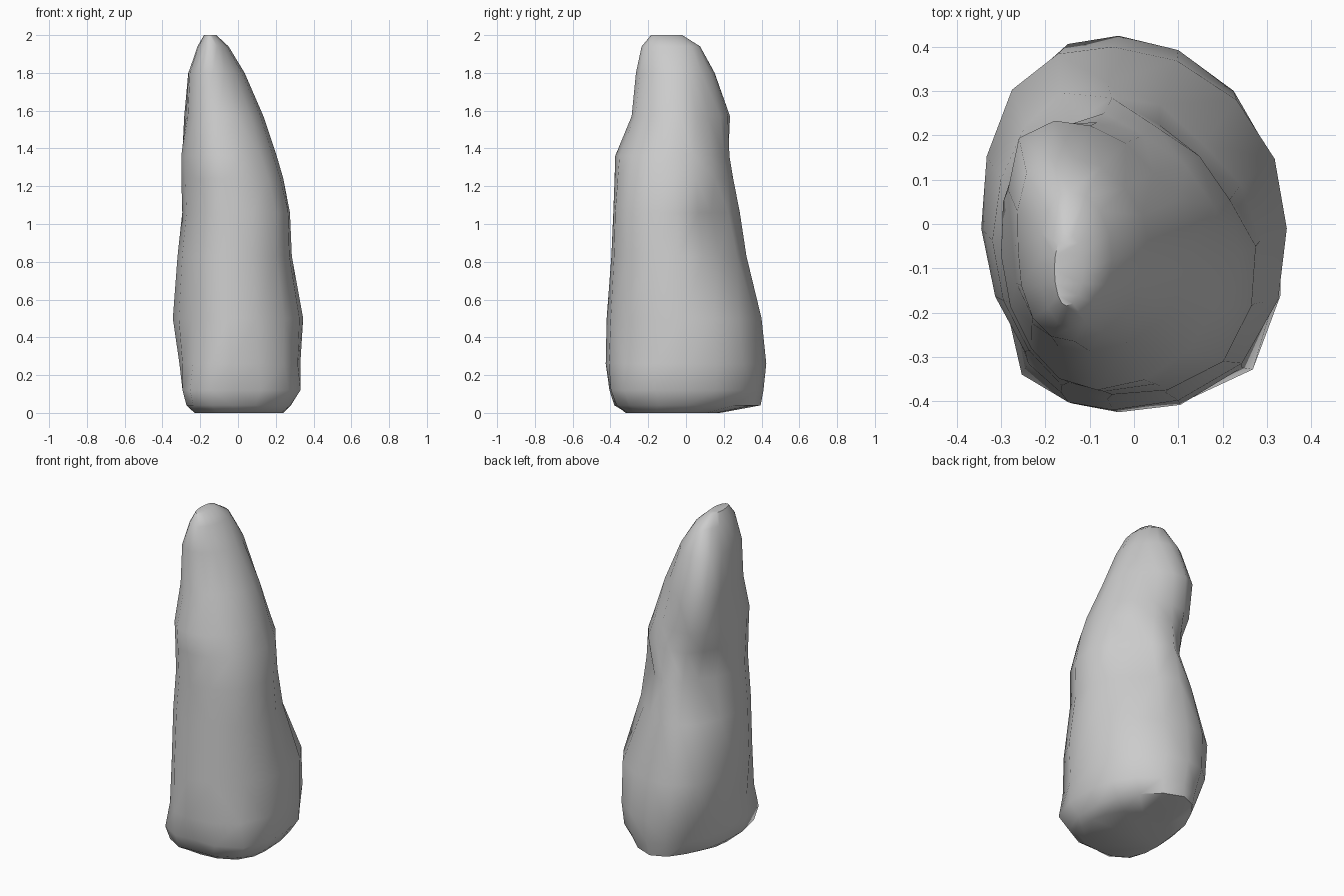
import bpy, bmesh, math

# Cross-sections: z, x min/max, y min/max, corner fullness (back right, back left, front left, front right)
SECTIONS = [
    (0.00, -0.23, 0.24, -0.32, 0.18, 1.0, 1.05, 1.1, 1.08),
    (0.04, -0.265, 0.28, -0.37, 0.395, 0.92, 0.95, 1.22, 1.15),
    (0.12, -0.285, 0.33, -0.395, 0.41, 0.96, 1.0, 1.22, 1.18),
    (0.26, -0.31, 0.33, -0.425, 0.425, 1.0, 1.07, 1.05, 1.08),
    (0.50, -0.345, 0.345, -0.42, 0.40, 1.0, 1.08, 0.96, 1.05),
    (0.83, -0.32, 0.285, -0.395, 0.32, 0.86, 1.02, 0.98, 1.08),
    (1.06, -0.295, 0.275, -0.385, 0.285, 0.77, 0.80, 0.99, 1.10),
    (1.24, -0.30, 0.24, -0.378, 0.25, 0.98, 0.96, 0.98, 1.05),
    (1.36, -0.30, 0.205, -0.375, 0.23, 0.96, 1.12, 0.98, 1.0),
    (1.57, -0.275, 0.135, -0.288, 0.222, 0.83, 1.26, 1.06, 1.0),
    (1.80, -0.262, 0.035, -0.265, 0.15, 0.94, 1.18, 1.05, 0.95),
    (1.94, -0.215, -0.05, -0.235, 0.075, 1.0, 1.0, 1.0, 0.95),
    (2.00, -0.18, -0.115, -0.185, -0.02, 1.0, 1.0, 1.0, 1.0),
]
SIDES = 16


def ring(bm, z, x0, x1, y0, y1, *corners):
    """Irregular oval whose four corners bulge or cut in."""
    verts = []
    for i in range(SIDES):
        t = 2 * math.pi * i / SIDES
        d = corners[int(i * 4 / SIDES)]
        f = 1 + (d - 1) * math.sin(2 * t) ** 2
        # front and back extremes sit slightly left of the middle
        lean = -0.07 * math.sin(t) ** 4 * (x1 - x0)
        verts.append(bm.verts.new(((x0 + x1) / 2 + (x1 - x0) / 2 * f * math.cos(t) + lean,
                                   (y0 + y1) / 2 + (y1 - y0) / 2 * f * math.sin(t), z)))
    return verts


# Standing stone: skin the rings from base to tip
bm = bmesh.new()
rings = [ring(bm, *s) for s in SECTIONS]
for a, b in zip(rings, rings[1:]):
    for i in range(SIDES):
        j = (i + 1) % SIDES
        bm.faces.new((a[i], a[j], b[j], b[i]))
bm.faces.new(rings[0][::-1])
bm.faces.new(rings[-1])
bmesh.ops.triangulate(bm, faces=bm.faces[:])
bmesh.ops.recalc_face_normals(bm, faces=bm.faces[:])

mesh = bpy.data.meshes.new("standing_stone")
bm.to_mesh(mesh)
bm.free()
stone = bpy.data.objects.new("standing_stone", mesh)
bpy.context.collection.objects.link(stone)
bpy.context.view_layer.objects.active = stone
stone.select_set(True)
bpy.ops.object.shade_smooth_by_angle(angle=math.radians(50))
